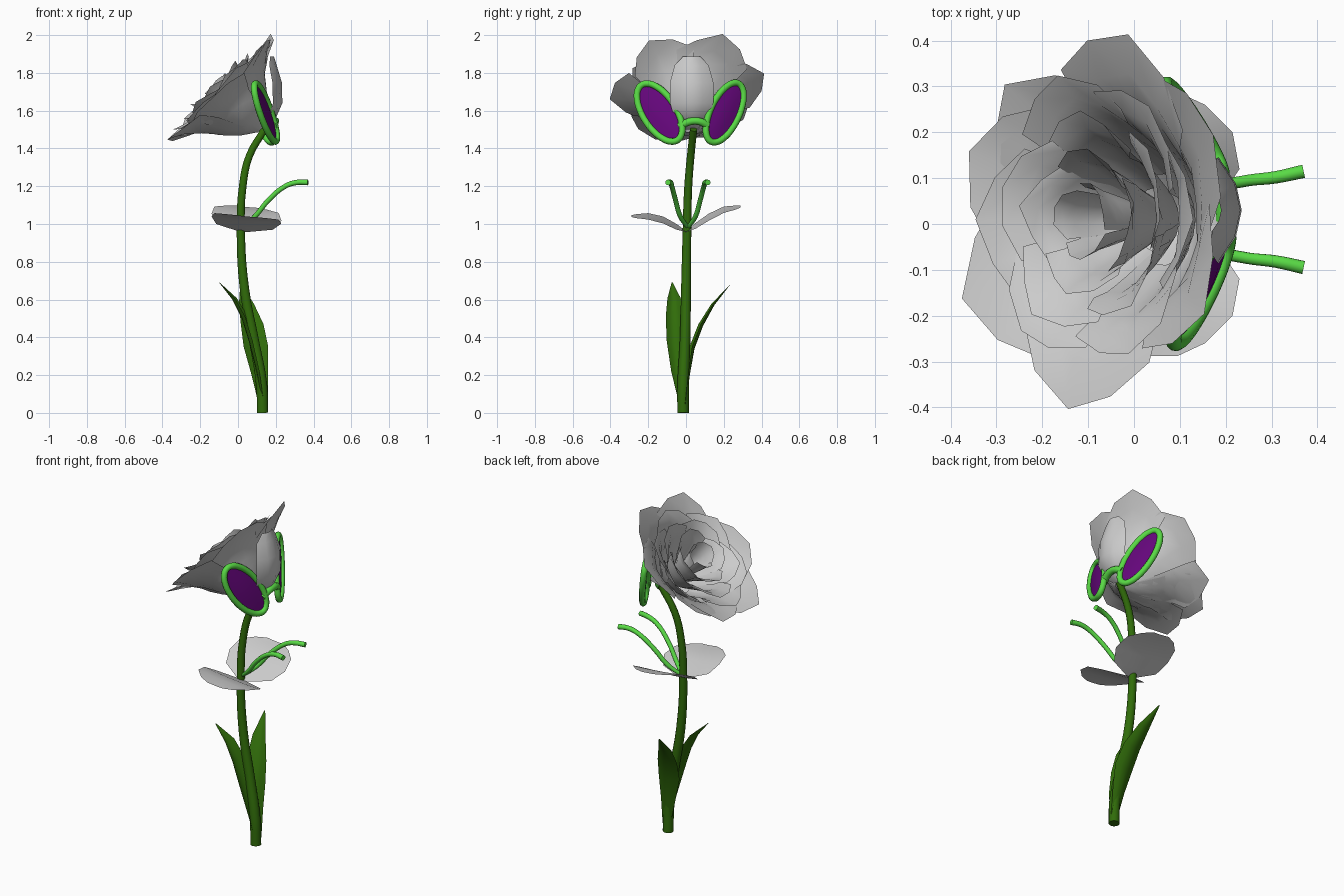
import bpy, math, random
from mathutils import Vector as V

if "Cube" in bpy.data.objects:
    bpy.data.objects.remove(bpy.data.objects["Cube"])
random.seed(4)

def material(name, rgb):
    m = bpy.data.materials.new(name)
    m.diffuse_color = (*rgb, 1)
    m.use_nodes = True
    m.node_tree.nodes["Principled BSDF"].inputs["Base Color"].default_value = m.diffuse_color
    return m

DARK = material("stem_green", (0.03, 0.15, 0.003))
LIGHT = material("frame_green", (0.1, 0.7, 0.06))
PURPLE = material("lens_purple", (0.13, 0.002, 0.2))

def mesh(name, verts, faces, mat=None):
    me = bpy.data.meshes.new(name)
    me.from_pydata([tuple(v) for v in verts], [], faces)
    if mat:
        me.materials.append(mat)
    ob = bpy.data.objects.new(name, me)
    bpy.context.collection.objects.link(ob)
    me.shade_smooth()
    return ob

def grid_faces(rows, cols, base=0):
    return [(base + r*cols + c, base + r*cols + c + 1, base + (r+1)*cols + c + 1, base + (r+1)*cols + c)
            for r in range(rows - 1) for c in range(cols - 1)]

def tube(name, pts, radii, mat, cyclic=False):
    cu = bpy.data.curves.new(name, 'CURVE')
    cu.dimensions = '3D'
    cu.bevel_depth = 1
    cu.bevel_resolution = 3
    cu.resolution_u = 4
    cu.use_fill_caps = True
    s = cu.splines.new('BEZIER')
    s.bezier_points.add(len(pts) - 1)
    for bp, p, r in zip(s.bezier_points, pts, radii):
        bp.co = p
        bp.radius = r
        bp.handle_left_type = bp.handle_right_type = 'AUTO'
    s.use_cyclic_u = cyclic
    cu.materials.append(mat)
    ob = bpy.data.objects.new(name, cu)
    bpy.context.collection.objects.link(ob)

def blade(name, pts, widths, side, fold, mat=None, cols=5):
    """Strip lofted along a centre line; fold bends the edges."""
    verts = []
    for p, w in zip(pts, widths):
        for c in range(cols):
            u = 2*c/(cols - 1) - 1
            verts.append(V(p) + V(side)*w*u + V(fold)*u*u*(w/max(widths)))
    return mesh(name, verts, grid_faces(len(pts), cols), mat)

# Stem
tube("stem", [(.13, -.015, 0), (.125, -.015, .15), (.085, -.005, .38), (.035, 0, .65), (.015, .005, .95),
              (.025, .012, 1.2), (.06, .025, 1.36), (.14, .04, 1.5)],
     [.031, .031, .028, .026, .023, .021, .02, .019], DARK)

# Two long leaves at the foot
blade("leaf_front", [(.13, -.015, .04), (.10, -.04, .21), (.06, -.055, .37), (.02, -.06, .5), (-.03, -.063, .6), (-.1, -.073, .69)],
      [.02, .038, .047, .047, .035, .003], (.15, 1, 0), (.025, 0, .01), DARK)
blade("leaf_back", [(.135, .0, .04), (.115, .02, .2), (.095, .045, .34), (.075, .09, .46), (.045, .15, .57), (.015, .235, .68)],
      [.025, .045, .065, .06, .04, .003], (1, .1, 0), (0, -.02, .01), DARK)

# Pair of grey bracts
for s, name, dz in ((-1, "bract_left", 0), (1, "bract_right", .05)):
    blade(name, [(.025, 0, .96), (.035, s*.05, .98 + dz*.1), (.045, s*.12, 1.015 + dz*.3),
                 (.045, s*.2, 1.035 + dz*.7), (.045, s*.26, 1.038 + dz*.9), (.045, s*.288, 1.04 + dz)],
          [.03, .15, .185, .17, .11, .05], (1, 0, -.1), (0, 0, .006))

# Pair of curved feelers
for s, name in ((-1, "feeler_left"), (1, "feeler_right")):
    tube(name, [(.02, .01, .98), (.09, .01 + s*.04, 1.04), (.16, .01 + s*.065, 1.125),
                (.25, .01 + s*.085, 1.2), (.31, .01 + s*.092, 1.22), (.37, .01 + s*.105, 1.22)],
         [.010, .013, .013, .013, .014, .015], LIGHT)

# Flower head: petals arranged around an axis tilted towards -x
BASE = V((.12, .01, 1.5))
AX = V((-.7071, 0, .7071))
UP = V((.7071, 0, .7071))
SIDE = V((0, 1, 0))

def profile(prof, t):
    k = min(int(t*(len(prof) - 1)), len(prof) - 2)
    f = t*(len(prof) - 1) - k
    return [a + (b - a)*f for a, b in zip(prof[k], prof[k + 1])]

def petals(name, prof, angles, half, scales, point=.15, power=1.3, rows=7, cols=5):
    verts, faces = [], []
    for n, (ang, sc) in enumerate(zip(angles, scales)):
        base = len(verts)
        for r in range(rows):
            t = r/(rows - 1)
            for c in range(cols):
                u = 2*c/(cols - 1) - 1
                te = t*(1 - point*abs(u)**power)
                rad, h = profile(prof, te)
                a = math.radians(ang + u*half*(1 - .15*t))
                rad *= 1 + (sc - 1)*t + .05*u*t
                h += .012*random.uniform(-1, 1)*t
                verts.append(BASE + AX*h + (UP*math.cos(a) + SIDE*math.sin(a))*rad)
        faces += grid_faces(rows, cols, base)
    mesh(name, verts, faces)

petals("outer_petals", [(.02, 0), (.12, .07), (.18, .14), (.225, .21), (.30, .27), (.40, .31)],
       [25, 74, 130, 158, -156, -100, -30], 42, [1.09, 1.05, .96, .99, 1.06, 1.05, 1.03], .17, 1.2)
petals("second_petals", [(.10, .08), (.16, .15), (.20, .21), (.25, .28), (.33, .32)],
       [0, 52, 104, 180, -130, -65], 42, [.98, .95, .98, 1.0, .96, .98], .16, 1.2)
petals("middle_petals", [(.07, .1), (.12, .17), (.16, .23), (.19, .29), (.25, .335)],
       [20, 92, 164, 236, 308], 46, [1, .95, 1.03, 1, .96])
petals("inner_petals", [(.05, .12), (.08, .19), (.11, .25), (.13, .3), (.165, .345)],
       [-10, 80, 170, 260], 55, [1, .95, 1.03, 1])
petals("heart_petals", [(.03, .15), (.045, .2), (.06, .26), (.07, .31), (.085, .35)],
       [40, 160, 280], 68, [1, .9, 1.05])

# Upright petal behind the glasses
blade("brow_petal", [(.12, .03, 1.5), (.2, .03, 1.56), (.235, .03, 1.64), (.232, .03, 1.75), (.205, .03, 1.84), (.19, .03, 1.888)],
      [.03, .09, .115, .115, .09, .045], (0, 1, 0), (-.05, 0, 0))

# Glasses: lenses, rims and bridge on a sloped, wrapped surface
def on_face(y, z):
    wrap, slope = (.31, .2) if y < .035 else (.48, .13)
    return V((.232 - wrap*abs(y - .035) - slope*(z - 1.43), y, z))

def oval(cy, cz, long, short, deg, n):
    d = math.radians(deg)
    pts = []
    for i in range(n):
        a = 2*math.pi*i/n
        p, q = long*math.cos(a), short*math.sin(a)
        pts.append((cy + p*math.cos(d) - q*math.sin(d), cz + p*math.sin(d) + q*math.cos(d)))
    return pts

for name, args in (("left", (-.140, 1.59, .174, .087, 123)), ("right", (.205, 1.59, .170, .076, 65))):
    rim = [on_face(y, z) for y, z in oval(*args, 16)]
    tube("rim_" + name, rim, [.0175]*16, LIGHT, True)
    edge = [on_face(y, z) for y, z in oval(*args, 40)]
    mid = sum(edge, V())/40
    ring = [e.lerp(mid, .5) + V((.009, 0, 0)) for e in edge]
    faces = [(i, (i+1) % 40, 40 + (i+1) % 40, 40 + i) for i in range(40)]
    faces += [(40 + i, 40 + (i+1) % 40, 80) for i in range(40)]
    mesh("lens_" + name, edge + ring + [mid + V((.013, 0, 0))], faces, PURPLE)

tube("bridge", [(.185, -.035, 1.515), (.195, 0, 1.535), (.198, .04, 1.545), (.195, .08, 1.54), (.18, .115, 1.52)],
     [.022, .02, .02, .02, .022], LIGHT)
